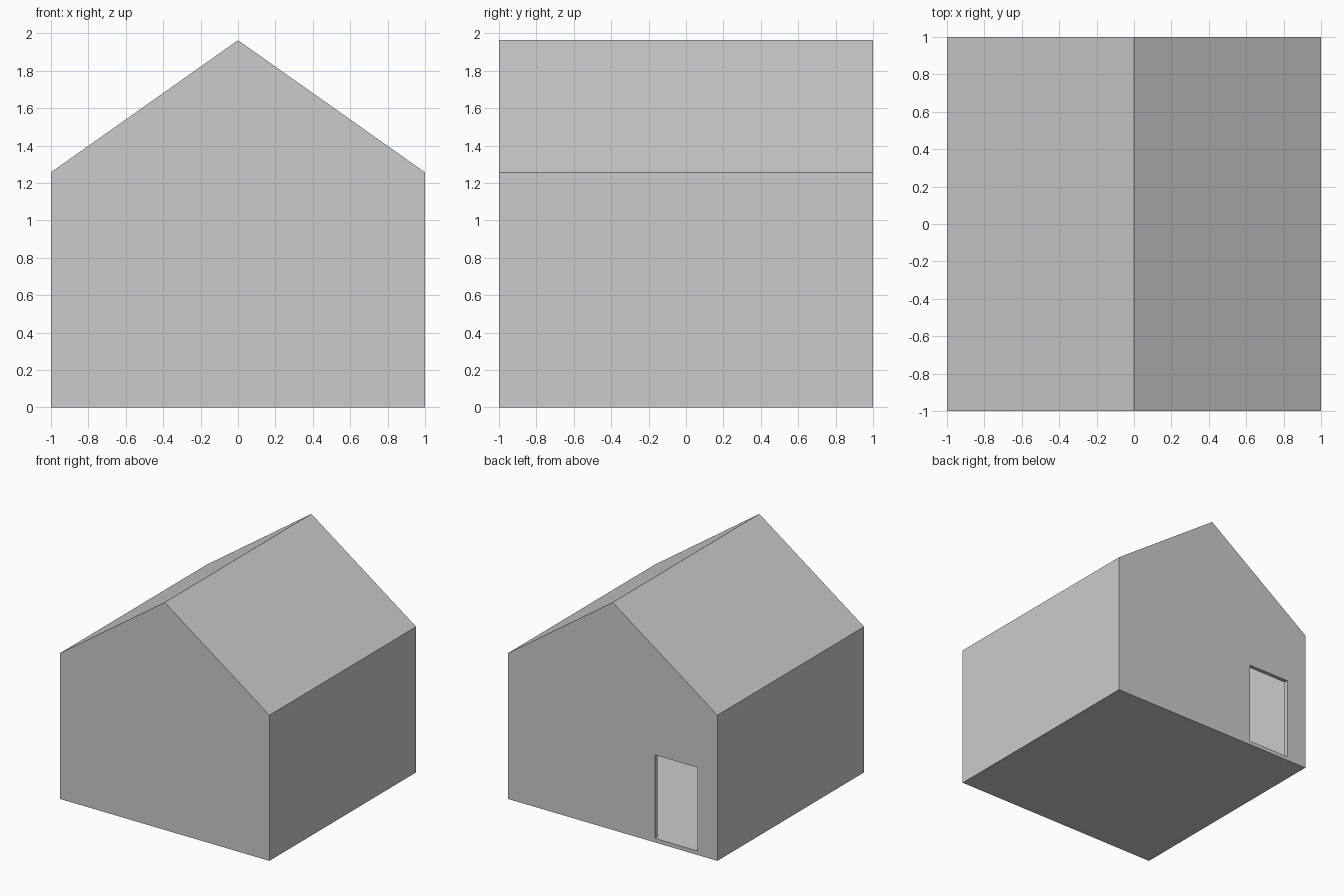
import bpy
import bmesh

if "Cube" in bpy.data.objects:
    bpy.data.objects.remove(bpy.data.objects["Cube"])

T = 0.035                 # wall, floor and roof thickness
EAVE, RIDGE = 1.257, 1.963


def prism(name, profile, y0, y1):
    """Extrude an x/z profile from y0 to y1."""
    bm = bmesh.new()
    face = bm.faces.new([bm.verts.new((x, y0, z)) for x, z in profile])
    ext = bmesh.ops.extrude_face_region(bm, geom=[face])
    moved = [g for g in ext["geom"] if isinstance(g, bmesh.types.BMVert)]
    bmesh.ops.translate(bm, verts=moved, vec=(0, y1 - y0, 0))
    bmesh.ops.recalc_face_normals(bm, faces=bm.faces[:])
    mesh = bpy.data.meshes.new(name)
    bm.to_mesh(mesh)
    bm.free()
    obj = bpy.data.objects.new(name, mesh)
    bpy.context.collection.objects.link(obj)
    return obj


def gable(half, base, eave, ridge):
    return [(-half, base), (half, base), (half, eave), (0, ridge), (-half, eave)]


def cut(target, cutter):
    """Subtract the cutter, apply, then remove it."""
    mod = target.modifiers.new("cut", 'BOOLEAN')
    mod.operation = 'DIFFERENCE'
    mod.solver = 'EXACT'
    mod.object = cutter
    bpy.context.view_layer.objects.active = target
    bpy.ops.object.modifier_apply(modifier=mod.name)
    bpy.data.objects.remove(cutter)


# Outer gabled house
house = prism("house_shell", gable(1, 0, EAVE, RIDGE), -1, 1)

# Hollow room with an even wall thickness
slope = RIDGE - EAVE
drop = T * (1 + slope ** 2) ** 0.5
room = prism("room_cutter",
             gable(1 - T, T, EAVE + slope * T - drop, RIDGE - drop), -1 + T, 1 - T)
cut(house, room)

# Doorway through the back wall, level with the floor
door = prism("door_cutter",
             [(-0.808, T), (-0.404, T), (-0.404, 0.755), (-0.808, 0.755)], 0.9, 1.1)
cut(house, door)
